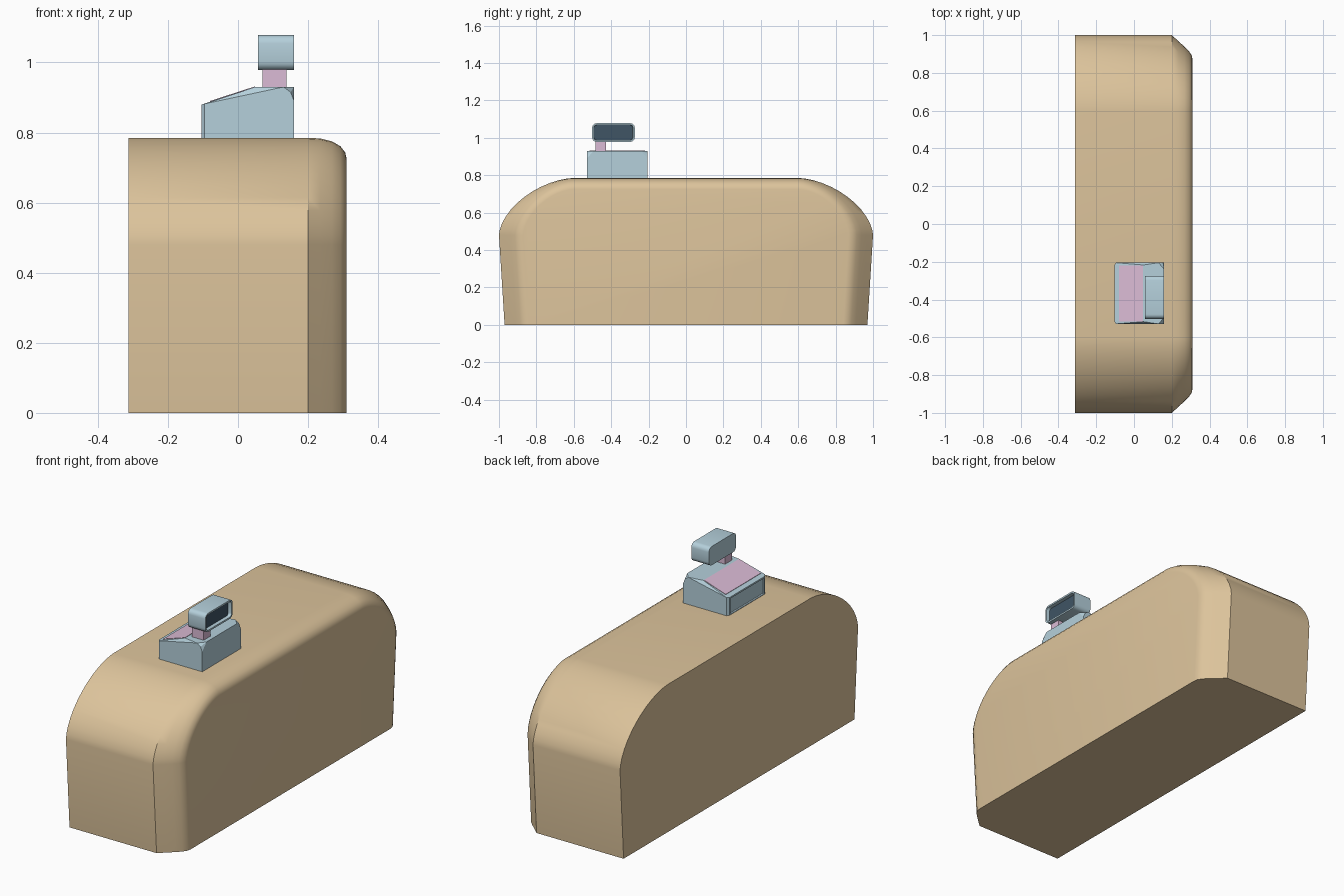
import bpy, bmesh, math
from mathutils import Vector

default = bpy.data.objects.get("Cube")
if default:
    bpy.data.objects.remove(default, do_unlink=True)


def material(name, rgb):
    m = bpy.data.materials.new(name)
    m.use_nodes = True
    m.diffuse_color = (*rgb, 1)
    m.node_tree.nodes["Principled BSDF"].inputs["Base Color"].default_value = (*rgb, 1)
    return m


tan = material("tan", (0.72, 0.55, 0.33))
blue = material("pale_blue", (0.46, 0.63, 0.71))
pink = material("dusty_pink", (0.71, 0.50, 0.67))
dark = material("dark_screen", (0.05, 0.09, 0.13))


def finish(name, bm, mats, smooth=False):
    bmesh.ops.recalc_face_normals(bm, faces=bm.faces)
    mesh = bpy.data.meshes.new(name)
    bm.to_mesh(mesh)
    bm.free()
    for m in mats:
        mesh.materials.append(m)
    ob = bpy.data.objects.new(name, mesh)
    bpy.context.collection.objects.link(ob)
    if smooth:
        bpy.ops.object.select_all(action='DESELECT')
        ob.select_set(True)
        bpy.context.view_layer.objects.active = ob
        bpy.ops.object.shade_smooth_by_angle(angle=math.radians(32))
    return ob


def loft(bm, rings):
    """Skin a list of closed rings and cap both ends; returns the last cap."""
    loops = [[bm.verts.new(p) for p in ring] for ring in rings]
    n = len(loops[0])
    for a, b in zip(loops, loops[1:]):
        for i in range(n):
            j = (i + 1) % n
            bm.faces.new((a[i], a[j], b[j], b[i]))
    bm.faces.new(loops[0])
    return bm.faces.new(loops[-1])


# Counter: domed outline lofted along x, shrinking towards the rounded side
def counter_ring(x, dy, dz, steps=12):
    half = []
    for i in range(steps + 1):
        t = math.pi / 2 * i / steps
        half.append((0.6 + (0.4 - dy) * math.cos(t) ** 1.18,
                     0.48 + (0.305 - dz) * math.sin(t) ** 1.18))
    half.insert(0, (0.97 - dy, 0))
    return [(x, y, z) for y, z in half] + [(x, -y, z) for y, z in reversed(half)]


bm = bmesh.new()
loft(bm, [counter_ring(*r) for r in (
    (-0.312, 0, 0), (0.2, 0, 0), (0.235, 0.032, 0.002), (0.268, 0.062, 0.01),
    (0.292, 0.086, 0.024), (0.306, 0.108, 0.042), (0.31, 0.13, 0.06))])
finish("counter", bm, [tan], True)

# Register base: wedge with a raised ridge and clipped rear corners
mid, wide = -0.367, 0.162
bm = bmesh.new()
for s in (-1, 1):
    outer, inner = mid + s * wide, mid + s * (wide - 0.012)
    clipped = mid + s * (wide - 0.035)
    for p in ((-0.095, outer, 0.78), (0.16, outer, 0.78), (0.16, outer, 0.89),
              (0.15, outer, 0.915), (0.13, outer, 0.93), (-0.095, outer, 0.882),
              (-0.104, inner, 0.78), (-0.104, inner, 0.88),
              (0.05, inner, 0.93), (0.16, clipped, 0.93)):
        bm.verts.new(p)
bmesh.ops.convex_hull(bm, input=bm.verts)
bmesh.ops.dissolve_limit(bm, angle_limit=0.01, verts=bm.verts, edges=bm.edges)
# Recessed drawer front on the low end
low_end = [f for f in bm.faces if f.normal.x < -0.99]
bmesh.ops.inset_region(bm, faces=low_end, thickness=0.012)
bmesh.ops.inset_region(bm, faces=low_end, thickness=0.003, depth=-0.006)
finish("register_base", bm, [blue])


def box(name, lo, hi, mat):
    bm = bmesh.new()
    bmesh.ops.create_cube(bm, size=1)
    for v in bm.verts:
        v.co = Vector([(h + l) / 2 + c * (h - l) for l, h, c in zip(lo, hi, v.co)])
    return finish(name, bm, [mat])


# Keypad plate lying on the slope
bm = bmesh.new()
w = wide - 0.014
loft(bm, [[(x, mid + s * w, z + lift) for x, z, s in (
    (-0.08, 0.888, -1), (0.048, 0.9295, -1), (0.048, 0.9295, 1), (-0.08, 0.888, 1))]
    for lift in (-0.003, 0.002)])
finish("keypad_plate", bm, [pink])

# Display neck
box("display_neck", (0.07, -0.485, 0.92), (0.138, -0.428, 0.995), pink)


# Display: rounded rectangle housing with a recessed dark screen
def rounded_ring(x, cy, cz, hy, hz, r, steps=4):
    ring = []
    for k, (sy, sz) in enumerate(((1, 1), (-1, 1), (-1, -1), (1, -1))):
        for i in range(steps + 1):
            a = math.pi / 2 * (k + i / steps)
            ring.append((x, cy + sy * (hy - r) + r * math.cos(a),
                         cz + sz * (hz - r) + r * math.sin(a)))
    return ring


bm = bmesh.new()
cy, cz = -0.388, 1.028
screen = loft(bm, [rounded_ring(x, cy, cz, 0.114 - d, 0.05 - d, r) for x, d, r in (
    (0.057, 0, 0.024), (0.16, 0, 0.024), (0.16, 0.009, 0.015), (0.142, 0.011, 0.013))])
screen.material_index = 1
finish("display", bm, [blue, dark], True)
